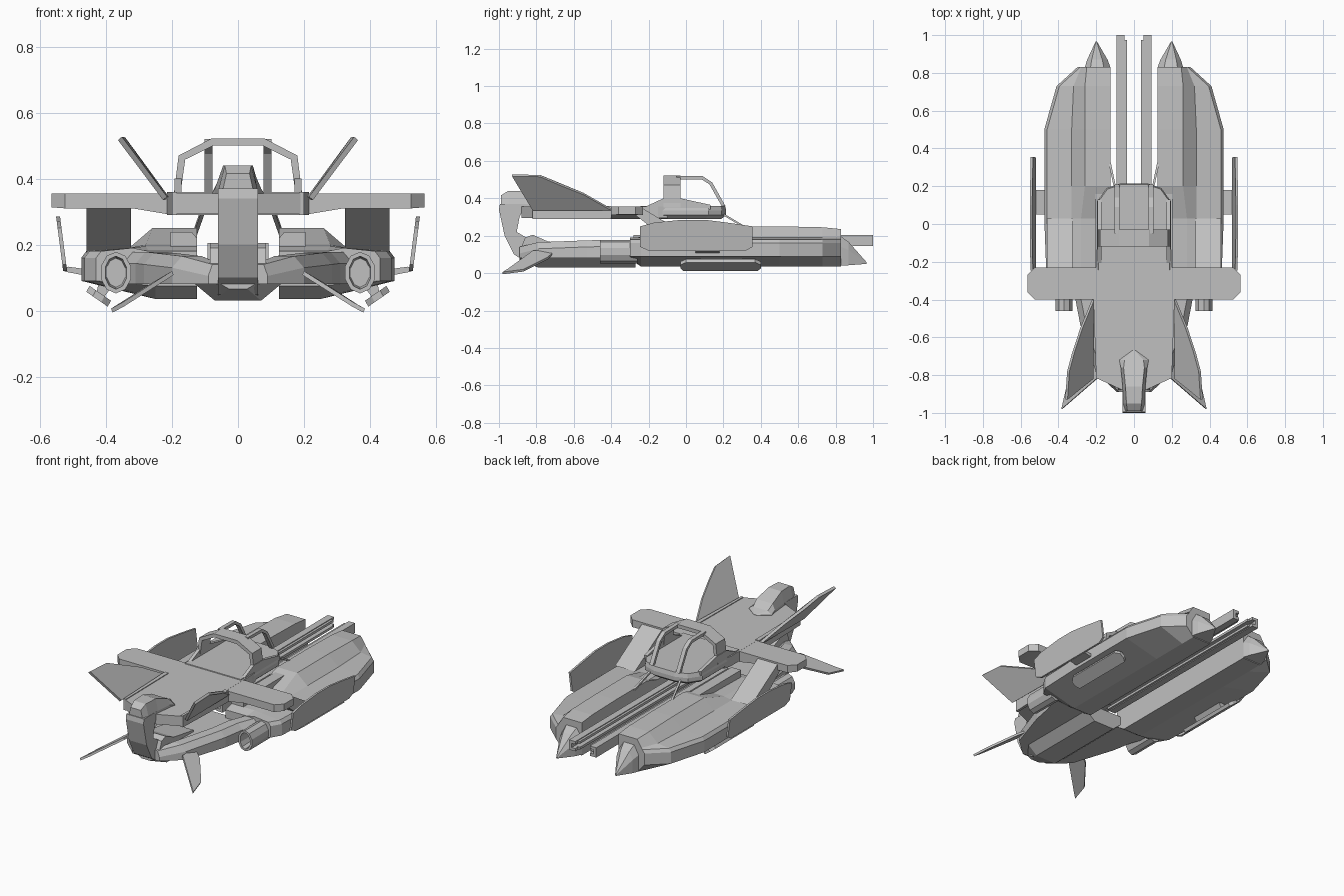
import bpy, bmesh, math

mat = bpy.data.materials.new("hull grey")
mat.diffuse_color = (0.53, 0.53, 0.53, 1)


def loft(name, rings, mirror=False):
    """Skin equal-length rings of points, cap both ends, optionally mirror in x."""
    bm = bmesh.new()
    vs = [[bm.verts.new(p) for p in r] for r in rings]
    n = len(vs[0])
    for a, b in zip(vs, vs[1:]):
        for i in range(n):
            bm.faces.new((a[i], a[(i + 1) % n], b[(i + 1) % n], b[i]))
    bm.faces.new(vs[0])
    bm.faces.new(vs[-1])
    bmesh.ops.remove_doubles(bm, verts=bm.verts, dist=1e-5)
    bmesh.ops.recalc_face_normals(bm, faces=bm.faces)
    me = bpy.data.meshes.new(name)
    bm.to_mesh(me)
    bm.free()
    me.materials.append(mat)
    ob = bpy.data.objects.new(name, me)
    bpy.context.collection.objects.link(ob)
    if mirror:
        ob.modifiers.new("mirror", "MIRROR").use_mirror_merge = False
    return ob


def along_x(name, yz, x0, x1, mirror=False):
    return loft(name, [[(x, y, z) for y, z in yz] for x in (x0, x1)], mirror)


def along_y(name, xz, y0, y1, mirror=False):
    return loft(name, [[(x, y, z) for x, z in xz] for y in (y0, y1)], mirror)


def along_z(name, xy, z0, z1, mirror=False):
    return loft(name, [[(x, y, z) for x, y in xy] for z in (z0, z1)], mirror)


def both(half):
    """Complete a half outline (x > 0) with its mirror image."""
    return half + [(-x, v) for x, v in reversed(half)]


# Side hulls: y, outer x, shelf x, top x, top z, bottom z
def hull_ring(y, xo, xs, xt, top, bot=.035):
    return [(.125, y, bot), (.25, y, bot), (xo, y, .09), (xo, y, .16),
            (xo - .015, y, .18), (xs, y, .19), (xt, y, top), (.125, y, top)]


loft("side_hull", [hull_ring(*s) for s in (
    (.83, .30, .28, .25, .235), (.73, .41, .32, .26, .245), (.50, .475, .33, .26, .25),
    (.20, .475, .33, .26, .25), (.03, .475, .33, .28, .20), (-.24, .465, .33, .28, .195),
    (-.30, .43, .32, .27, .18, .075))], True)

# Raised inner block of each hull, running back under the cockpit
along_y("inner_hull_block", [(.125, .08), (.205, .08), (.205, .238), (.14, .238), (.125, .22)],
        -.24, .20, True)

# Pointed hull noses
loft("hull_nose", [[(.2 + x * s, y, .05 + z * s) for x, z in
     ((-.075, -.01), (.06, -.01), (.06, .09), (.03, .145), (-.04, .145), (-.075, .09))]
     for y, s in ((.83, 1), (.87, .8), (.965, .06))], True)


# Rear body: low central keel with a raised arm on each side
def rear_ring(y, xo, k, top, mid):
    return [(x, y, z) for x, z in both([(.07 * k, .03 + .06 * (1 - k)), (.13 * k, .08),
            (xo, .08), (xo, top - .035), (xo - .03 * k, top), (xo - .09 * k, top),
            (xo - .13 * k, mid)])]


loft("rear_body", [rear_ring(*s) for s in (
    (-.89, .09, .4, .14, .135), (-.79, .20, 1, .165, .135), (-.53, .285, 1, .175, .13),
    (-.40, .31, 1, .178, .13), (-.27, .36, 1, .178, .13))])

# Tail column linking rear body to deck
along_x("tail_column", [(-.78, .035), (-.84, .05), (-.92, .10), (-.97, .20), (-1, .34), (-.995, .37),
        (-.87, .37), (-.87, .34), (-.89, .30), (-.905, .22), (-.82, .17), (-.74, .13)],
        -.06, .06)
along_x("column_gusset", [(-.83, .09), (-.88, .14), (-.86, .19), (-.82, .205), (-.74, .17), (-.55, .14),
        (-.55, .09)], -.085, .085)
loft("tail_hump", [[(x, y, z) for x, z in both([(w, .34), (w, .37), (t, h)])]
     for y, w, t, h in ((-.99, .045, .035, .415), (-.95, .058, .04, .44),
                        (-.86, .06, .045, .44), (-.76, .07, .055, .405))])
loft("tail_hump_front", [[(x, y, z) for x, z in both([(w, .34), (w, z1), (t, h)])]
     for y, w, t, h, z1 in ((-.76, .07, .055, .405, .37), (-.72, .078, .05, .375, .358),
                            (-.67, .01, .005, .358, .356))])

# Upper deck with edge rails
along_z("deck", both([(.06, -.88), (.19, -.82), (.2, -.80), (.2, -.15), (.19, -.10)]), .295, .3555)
along_z("deck_edge_rail", [(.185, -.82), (.2, -.82), (.215, -.40), (.19, -.40)], .29, .36, True)

# Cross wing
loft("cross_wing", [[(s * x, a, b), (s * x, c, b), (s * x, c, .355), (s * x, a, .355)]
     for s, x, b, a, c in ((-1, .565, .313, -.36, -.27), (-1, .525, .31, -.40, -.23),
                           (-1, .32, .31, -.40, -.23), (-1, .2, .29, -.40, -.23),
                           (1, .2, .29, -.40, -.23), (1, .32, .31, -.40, -.23),
                           (1, .525, .31, -.40, -.23), (1, .565, .313, -.36, -.27))])

# Sloped pylons from wing to hulls
along_x("pylon", [(-.23, .345), (.03, .19), (-.09, .17), (-.27, .31)], .325, .46, True)

# Cockpit tub, sills and canopy frame
plan = both([(.195, -.25), (.195, .12), (.145, .19), (.07, .215)])
loft("cockpit_tub", [[(x * s, y * s, z) for x, y in plan]
                     for s, z in ((.88, .29), (1, .31), (1, .335), (.97, .36))])
along_x("cockpit_sill", [(-.25, .34), (-.12, .40), (-.03, .40), (.13, .365), (.13, .34)], .172, .192, True)
along_y("canopy_hoop", both([(.195, .35), (.18, .47), (.08, .522)])
        + list(reversed(both([(.175, .35), (.16, .458), (.075, .50)]))), -.12, -.03)
along_x("canopy_pillar", [(-.05, .52), (.09, .518), (.14, .485), (.21, .36),
        (.19, .36), (.125, .475), (.085, .50), (-.05, .502)], .077, .102, True)

# Thin struts under the nose
loft("nose_strut", [[(x + a, y, z + b) for a, b in ((-.006, -.006), (.006, -.006), (.006, .006), (-.006, .006))]
     for x, y, z in ((.10, .19, .32), (.132, .34, .23))], True)

# Twin gun rails with C-shaped section and a slimmer inner bar
along_y("gun_rail", [(.05, .145), (.092, .145), (.092, .205), (.05, .205), (.05, .188),
                     (.074, .188), (.074, .162), (.05, .162)], -.28, 1, True)
along_y("gun_rail_lip", [(.036, .15), (.052, .15), (.052, .165), (.036, .165)], -.28, .975, True)
along_y("gun_rail_upper_lip", [(.036, .185), (.052, .185), (.052, .20), (.036, .20)], -.28, .975, True)


# Fins: plates given by outline and thickness offset
def fin(name, pts, off):
    loft(name, [pts, [tuple(p + o for p, o in zip(q, off)) for q in pts]], True)


fin("upper_fin", [(.21, -.40, .345), (.272, -.55, .43), (.315, -.68, .482), (.342, -.78, .525),
                  (.352, -.93, .527), (.215, -.82, .345)], (.012, 0, -.01))
fin("lower_fin", [(.20, -.70, .12), (.26, -.74, .085), (.36, -.87, .02), (.385, -.98, .006),
                  (.35, -.95, .025), (.20, -.82, .12)], (-.005, 0, -.012))

# Outer shield plates and brackets
fin("side_shield", [(.53 + (z - .12) * .13, y, z) for y, z in
    ((-.245, .14), (-.245, .25), (-.17, .27), (-.02, .285), (.10, .285), (.22, .27), (.355, .25),
     (.355, .14), (.32, .12), (-.2, .12))], (-.012, 0, 0))
along_y("shield_bracket", [(.455, .105), (.525, .118), (.53, .13), (.515, .133), (.455, .125)],
        .05, .18, True)

# Landing skids under the hull edges
fin("skid", [(.395 + t * .065, y, .012 + t * .045) for y, t in
    ((-.03, .3), (-.015, 0), (.385, 0), (.40, .3), (.40, .7), (.37, 1), (0, 1), (-.03, .7))],
    (-.01, 0, .018))
along_y("skid_mount", [(.37, .09), (.42, .10), (.43, .045), (.41, .035)], .08, .30, True)

# Rear thruster tubes: outer wall then hollow inside
loft("thruster", [[(.37 + rx * math.cos(a), y, .115 + rz * math.sin(a))
     for a in (math.pi * (i + .5) / 5 for i in range(10))]
     for y, rx, rz in ((-.26, .048, .063), (-.46, .048, .063), (-.46, .034, .05), (-.34, .03, .044))], True)
